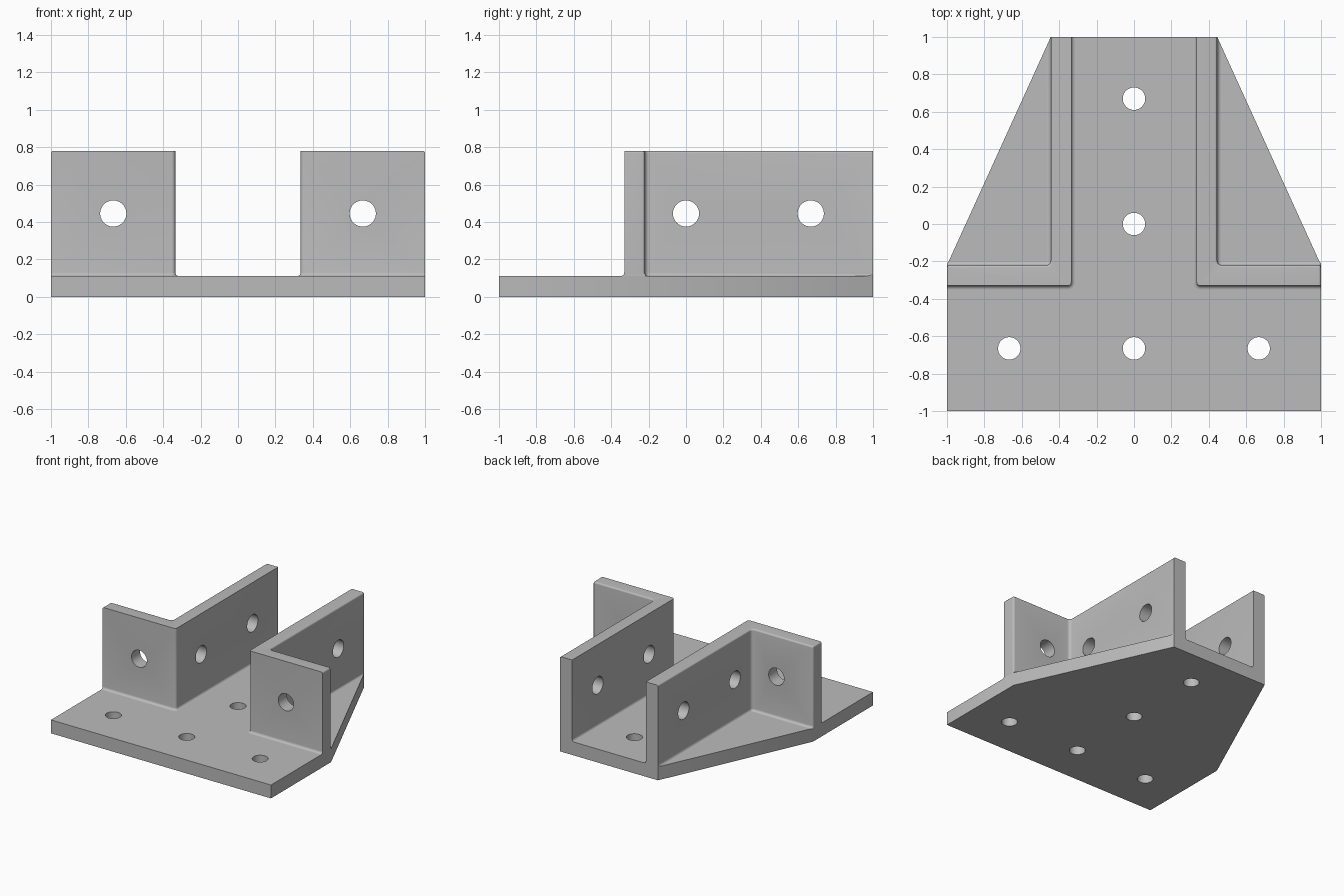
import bpy, bmesh, math
from mathutils import Matrix, Vector

cube = bpy.data.objects.get("Cube")
if cube:
    bpy.data.objects.remove(cube, do_unlink=True)

GREY = (0.5, 0.5, 0.5, 1)
mat = bpy.data.materials.new("plain grey")
mat.use_nodes = True
mat.diffuse_color = GREY
mat.node_tree.nodes["Principled BSDF"].inputs["Base Color"].default_value = GREY

PLATE, HEIGHT = 0.11, 0.78      # plate thickness, wall top
FOOT, ROUND = 0.02, 0.013       # fillet at wall foot, rounding at wall top


def make_object(name, bm):
    bmesh.ops.recalc_face_normals(bm, faces=bm.faces)
    mesh = bpy.data.meshes.new(name)
    bm.to_mesh(mesh)
    bm.free()
    mesh.materials.append(mat)
    ob = bpy.data.objects.new(name, mesh)
    bpy.context.collection.objects.link(ob)
    return ob


def loft(name, rings):
    """Skin a stack of outlines and cap both ends."""
    bm = bmesh.new()
    loops = [[bm.verts.new(p) for p in ring] for ring in rings]
    n = len(loops[0])
    for a, b in zip(loops, loops[1:]):
        for i in range(n):
            j = (i + 1) % n
            bm.faces.new((a[i], a[j], b[j], b[i]))
    bm.faces.new(loops[0])
    bm.faces.new(loops[-1])
    bmesh.ops.remove_doubles(bm, verts=bm.verts, dist=1e-5)
    return make_object(name, bm)


def drill(ob, holes, radius):
    """Cut round holes; each is (centre, axis)."""
    bm = bmesh.new()
    for centre, axis in holes:
        turn = Vector((0, 0, 1)).rotation_difference(Vector(axis)).to_matrix().to_4x4()
        bmesh.ops.create_cone(bm, cap_ends=True, segments=48, radius1=radius, radius2=radius,
                              depth=0.3, matrix=Matrix.Translation(centre) @ turn)
    cutter = make_object("hole_cutter", bm)
    cutter.hide_render = True
    mod = ob.modifiers.new("holes", "BOOLEAN")
    mod.operation = "DIFFERENCE"
    mod.solver = "EXACT"
    mod.object = cutter
    bpy.ops.object.select_all(action="DESELECT")
    bpy.context.view_layer.objects.active = ob
    ob.select_set(True)
    bpy.ops.object.modifier_apply(modifier=mod.name)
    bpy.data.objects.remove(cutter, do_unlink=True)
    bpy.ops.object.shade_smooth_by_angle(angle=math.radians(32))


def arc(cx, cy, r, start, end, steps=5):
    angles = [math.radians(start + (end - start) * i / steps) for i in range(steps + 1)]
    return [(cx + r * math.cos(a), cy + r * math.sin(a)) for a in angles]


def wall_outline(side, z, foot=0, top=0):
    """L-shaped section, widened by foot and narrowed on its back edges by top."""
    pts = [(1 - top, -0.33 - foot)]
    pts += arc(0.355, -0.31, 0.02 + foot, 270, 180)
    pts += [(0.335 - foot, 1), (0.445 - top, 1), (0.445 + foot - top, 1 - 2.2 * foot)]
    pts += arc(0.47, -0.195, 0.025 - foot + top, 180, 270)
    pts += arc(0.985, -0.235 + foot, 0.015 - top, 90, 0)
    return [(side * x, y, z) for x, y in pts]


# Base plate with tapered back
half = [(1, -1), (1, -0.22), (0.445, 1)]
outline = half + [(-x, y) for x, y in reversed(half)]
plate = loft("base_plate", [[(x, y, z) for x, y in outline] for z in (0, PLATE)])
spots = [(0, 0.67), (0, 0), (0, -0.665), (-0.667, -0.665), (0.667, -0.665)]
drill(plate, [((x, y, 0.05), (0, 0, 1)) for x, y in spots], 0.06)

# Mirrored corner walls with filleted feet and rounded tops
STEPS = [math.radians(18 * i) for i in range(6)]
for name, side in (("left_corner_wall", 1), ("right_corner_wall", -1)):
    rings = [wall_outline(side, PLATE + FOOT * (1 - math.cos(a)), foot=FOOT * (1 - math.sin(a)))
             for a in STEPS]
    rings += [wall_outline(side, HEIGHT - ROUND * (1 - math.sin(a)), top=ROUND * (1 - math.cos(a)))
              for a in STEPS]
    wall = loft(name, rings)
    drill(wall, [((side * 0.667, -0.275, 0.445), (0, 1, 0)),
                 ((side * 0.39, 0, 0.445), (1, 0, 0)),
                 ((side * 0.39, 0.667, 0.445), (1, 0, 0))], 0.07)
